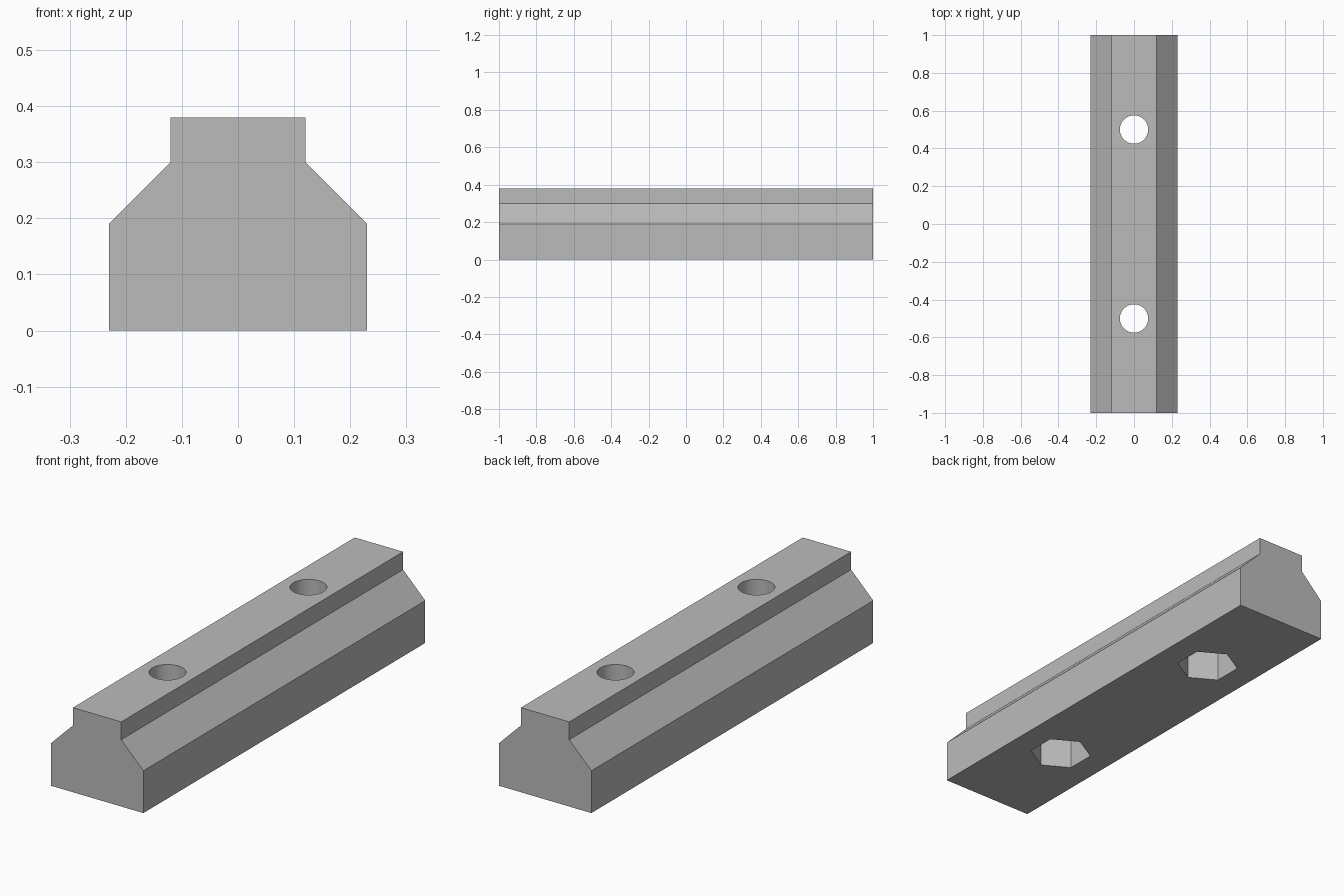
import bpy
import bmesh
import math

cube = bpy.data.objects.get("Cube")
if cube:
    bpy.data.objects.remove(cube, do_unlink=True)

# Plain grey
grey = bpy.data.materials.new("plain_grey")
grey.use_nodes = True
colour = (0.5, 0.5, 0.5, 1)
grey.diffuse_color = colour
grey.node_tree.nodes["Principled BSDF"].inputs["Base Color"].default_value = colour


def add_object(name, bm):
    bmesh.ops.recalc_face_normals(bm, faces=bm.faces)
    mesh = bpy.data.meshes.new(name)
    bm.to_mesh(mesh)
    bm.free()
    mesh.materials.append(grey)
    obj = bpy.data.objects.new(name, mesh)
    bpy.context.collection.objects.link(obj)
    return obj


def add_prism(bm, sides, radius, y, bottom, top):
    """Upright prism with a corner pointing along y."""
    ring = [bm.verts.new((radius * math.sin(math.tau * i / sides),
                          y + radius * math.cos(math.tau * i / sides), bottom))
            for i in range(sides)]
    face = bm.faces.new(ring)
    new = bmesh.ops.extrude_face_region(bm, geom=[face])["geom"]
    bmesh.ops.translate(bm, vec=(0, 0, top - bottom),
                        verts=[v for v in new if isinstance(v, bmesh.types.BMVert)])


# Bar: mirrored half profile extruded along y
half = [(0.23, 0), (0.23, 0.19), (0.12, 0.30), (0.12, 0.38)]
profile = half + [(-x, z) for x, z in reversed(half)]
bm = bmesh.new()
end = bm.faces.new([bm.verts.new((x, -1, z)) for x, z in profile])
new = bmesh.ops.extrude_face_region(bm, geom=[end])["geom"]
bmesh.ops.translate(bm, vec=(0, 2, 0),
                    verts=[v for v in new if isinstance(v, bmesh.types.BMVert)])
bar = add_object("slot_bar", bm)

# Cutters: round bolt holes and hexagonal nut pockets below them
for name, sides, radius, bottom, top in (
        ("bolt_hole_cutter", 64, 0.075, -0.1, 0.5),
        ("nut_pocket_cutter", 6, 0.132, -0.1, 0.19)):
    bm = bmesh.new()
    for y in (-0.5, 0.5):
        add_prism(bm, sides, radius, y, bottom, top)
    cutter = add_object(name, bm)
    cutter.hide_render = True
    cutter.hide_set(True)
    cut = bar.modifiers.new(name, 'BOOLEAN')
    cut.operation = 'DIFFERENCE'
    cut.solver = 'EXACT'
    cut.object = cutter

# Apply the cuts, then smooth only the round hole walls
bpy.ops.object.select_all(action='DESELECT')
bpy.context.view_layer.objects.active = bar
bar.select_set(True)
for cut in list(bar.modifiers):
    cutter = cut.object
    bpy.ops.object.modifier_apply(modifier=cut.name)
    bpy.data.objects.remove(cutter, do_unlink=True)
bpy.ops.object.shade_smooth_by_angle(angle=math.radians(30))
